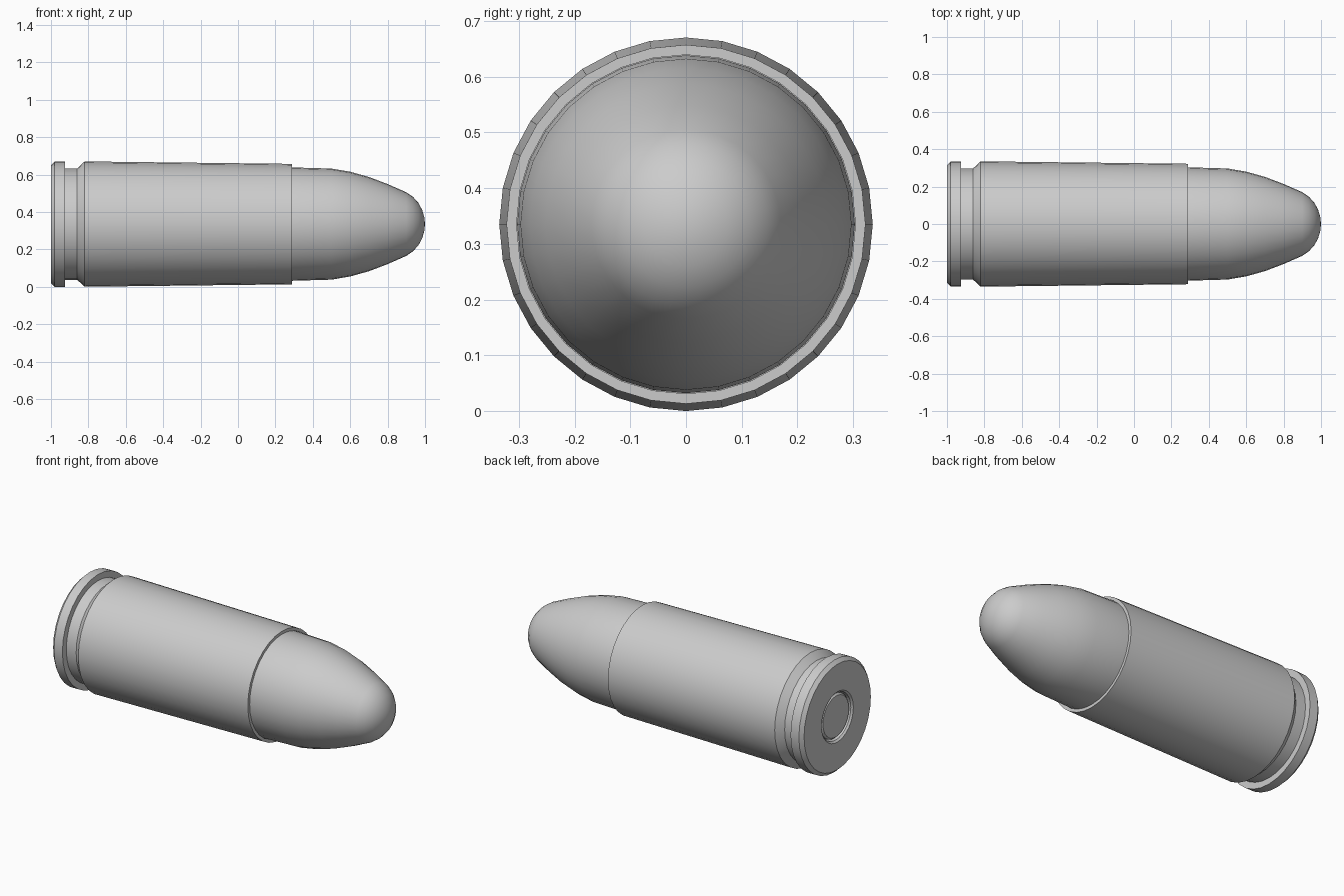
import bpy, bmesh, math

if "Cube" in bpy.data.objects:
    bpy.data.objects.remove(bpy.data.objects["Cube"])

SIDES = 32
AXIS_Z = 0.335  # height of the centre line


def lathe(name, profile):
    """Spin (x, radius) points around the horizontal centre line."""
    bm = bmesh.new()
    rings = []
    for x, r in profile:
        if r == 0:
            rings.append([bm.verts.new((x, 0, AXIS_Z))] * SIDES)
            continue
        ring = []
        for i in range(SIDES):
            a = 2 * math.pi * i / SIDES
            ring.append(bm.verts.new((x, r * math.cos(a), AXIS_Z + r * math.sin(a))))
        rings.append(ring)
    for a, b in zip(rings, rings[1:]):
        for i in range(SIDES):
            j = (i + 1) % SIDES
            bm.faces.new(dict.fromkeys((a[i], a[j], b[j], b[i])))
    bmesh.ops.recalc_face_normals(bm, faces=bm.faces)
    mesh = bpy.data.meshes.new(name)
    bm.to_mesh(mesh)
    bm.free()
    obj = bpy.data.objects.new(name, mesh)
    bpy.context.collection.objects.link(obj)
    bpy.ops.object.select_all(action='DESELECT')
    obj.select_set(True)
    bpy.context.view_layer.objects.active = obj
    bpy.ops.object.shade_smooth_by_angle(angle=math.radians(25))
    return obj


# Case: primer pocket, base, rim, extractor groove, tapered wall, mouth lip
lathe("case", [
    (-0.95, 0), (-0.95, 0.14), (-0.99, 0.14), (-1.0, 0.15),
    (-1.0, 0.315), (-0.98, 0.335), (-0.925, 0.335), (-0.925, 0.298),
    (-0.86, 0.298), (-0.82, 0.335), (0.29, 0.322), (0.29, 0.304),
    (0.2, 0.304), (0.2, 0),
])

# Primer cup set slightly below the base
lathe("primer", [
    (-0.95, 0), (-0.95, 0.132), (-0.98, 0.132), (-0.99, 0.122), (-0.99, 0),
])

# Bullet with ogive and rounded nose
lathe("bullet", [
    (0.2, 0), (0.2, 0.303), (0.29, 0.303), (0.5, 0.297), (0.6, 0.28),
    (0.7, 0.252), (0.8, 0.214), (0.9, 0.17), (0.935, 0.146),
    (0.965, 0.113), (0.985, 0.075), (0.996, 0.037), (1.0, 0),
])
